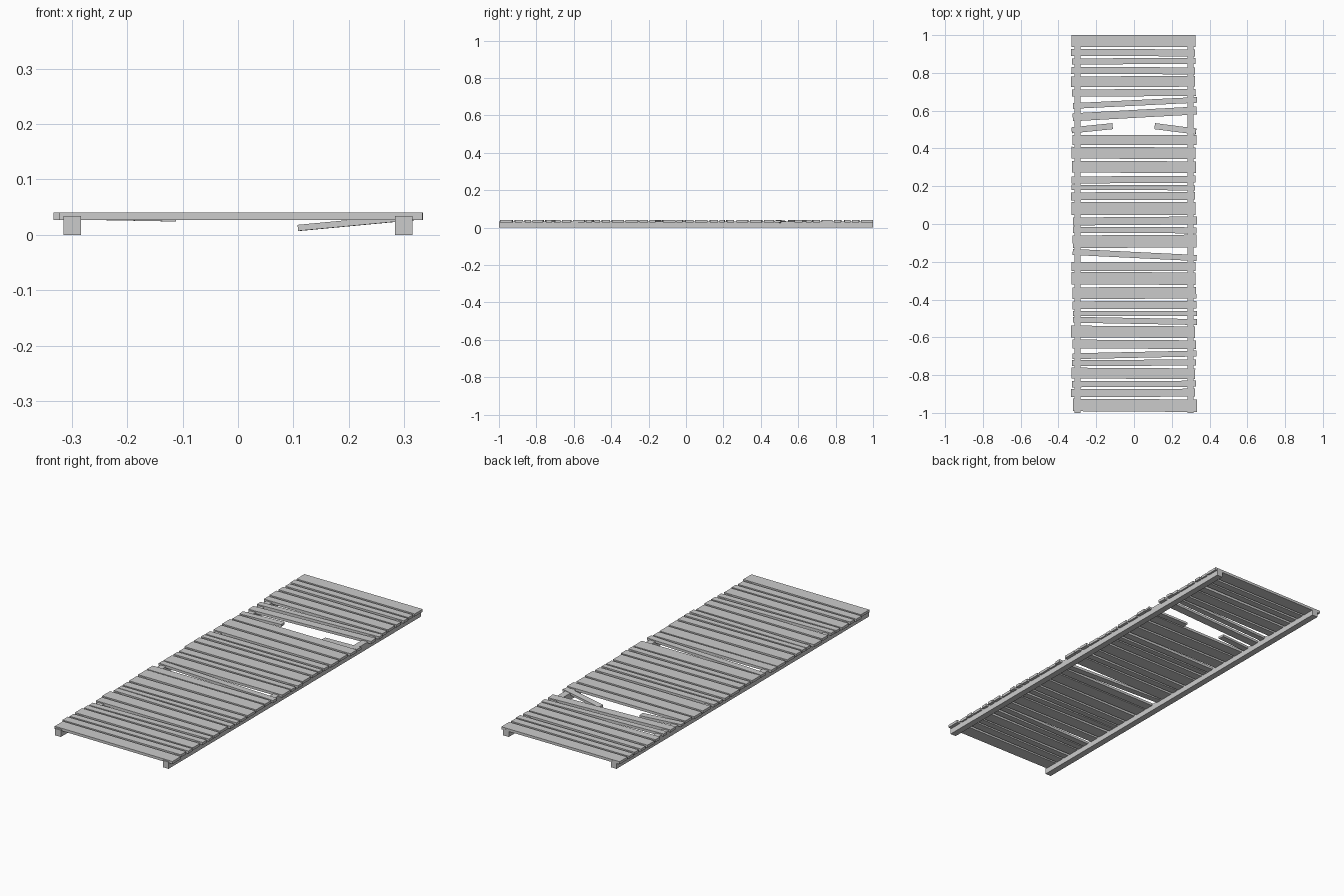
import bpy
import math
import random

random.seed(4)

old_cube = bpy.data.objects.get("Cube")
if old_cube:
    bpy.data.objects.remove(old_cube, do_unlink=True)

# Single weathered grey for all the timber
timber = bpy.data.materials.new("grey_timber")
timber.use_nodes = True
grey = (0.6, 0.6, 0.6, 1)
timber.diffuse_color = grey
timber.node_tree.nodes["Principled BSDF"].inputs["Base Color"].default_value = grey

RAIL_X = 0.299
PLANK_TOP = 0.04
PLANK_THICK = 0.013


def box(name, centre, size, tilt=0.0, yaw=0.0):
    """A flat-faced board, pitched about y and turned about z."""
    bpy.ops.mesh.primitive_cube_add(size=1, location=centre, rotation=(0, tilt, yaw))
    board = bpy.context.object
    board.name = name
    board.scale = size
    board.data.materials.append(timber)
    return board


def board_between(name, start, end, width, thick):
    """A board whose centre line runs from start to end, mostly along x."""
    dx, dy, dz = (b - a for a, b in zip(start, end))
    length = math.sqrt(dx * dx + dy * dy + dz * dz)
    centre = [(a + b) / 2 for a, b in zip(start, end)]
    box(name, centre, (length, width, thick),
        tilt=-math.asin(dz / length), yaw=math.atan2(dy, dx))


# Two long rails under the deck
for side, name in ((1, "left_rail"), (-1, "right_rail")):
    box(name, (side * RAIL_X, 0, 0.017), (0.032, 2, 0.034))

# Deck planks from back to front: centre, width, rise from -x to +x end (thousandths)
planks = [
    (968, 63, 0), (907, 37, -2), (862, 32, 3), (812, 37, -3), (754, 57, 3),
    (695, 38, 4), (641, 30, 32), (583, 42, 36),
    (444, 52, 0), (376, 62, -4), (302, 62, -3), (235, 37, 4), (193, 27, -3),
    (148, 42, 3), (82, 67, 0), (16, 42, 5), (-32, 32, -3), (-92, 67, 4),
    (-164, 32, -32), (-225, 46, 0), (-288, 66, -3), (-365, 62, 3),
    (-429, 42, 3), (-474, 28, 0), (-513, 31, -12), (-571, 62, -4),
    (-637, 46, -4), (-693, 31, 14), (-735, 32, 4), (-791, 57, -4),
    (-847, 32, 3), (-894, 42, 2), (-960, 66, -4),
]
for number, (centre, width, rise) in enumerate(planks, 1):
    y, half = centre / 1000, rise / 2000
    z = PLANK_TOP - PLANK_THICK / 2
    shift = random.uniform(-0.006, 0.006)
    reach = 0.328
    board_between(f"plank_{number}", (shift - reach, y - half, z),
                  (shift + reach, y + half, z), width / 1000, PLANK_THICK)

# Snapped plank: one half barely sags, the other hangs down
board_between("broken_plank_right", (-0.33, 0.496, 0.034), (-0.113, 0.518, 0.03), 0.032, 0.012)
board_between("broken_plank_left", (0.11, 0.518, 0.0125), (0.328, 0.49, 0.033), 0.032, 0.011)
